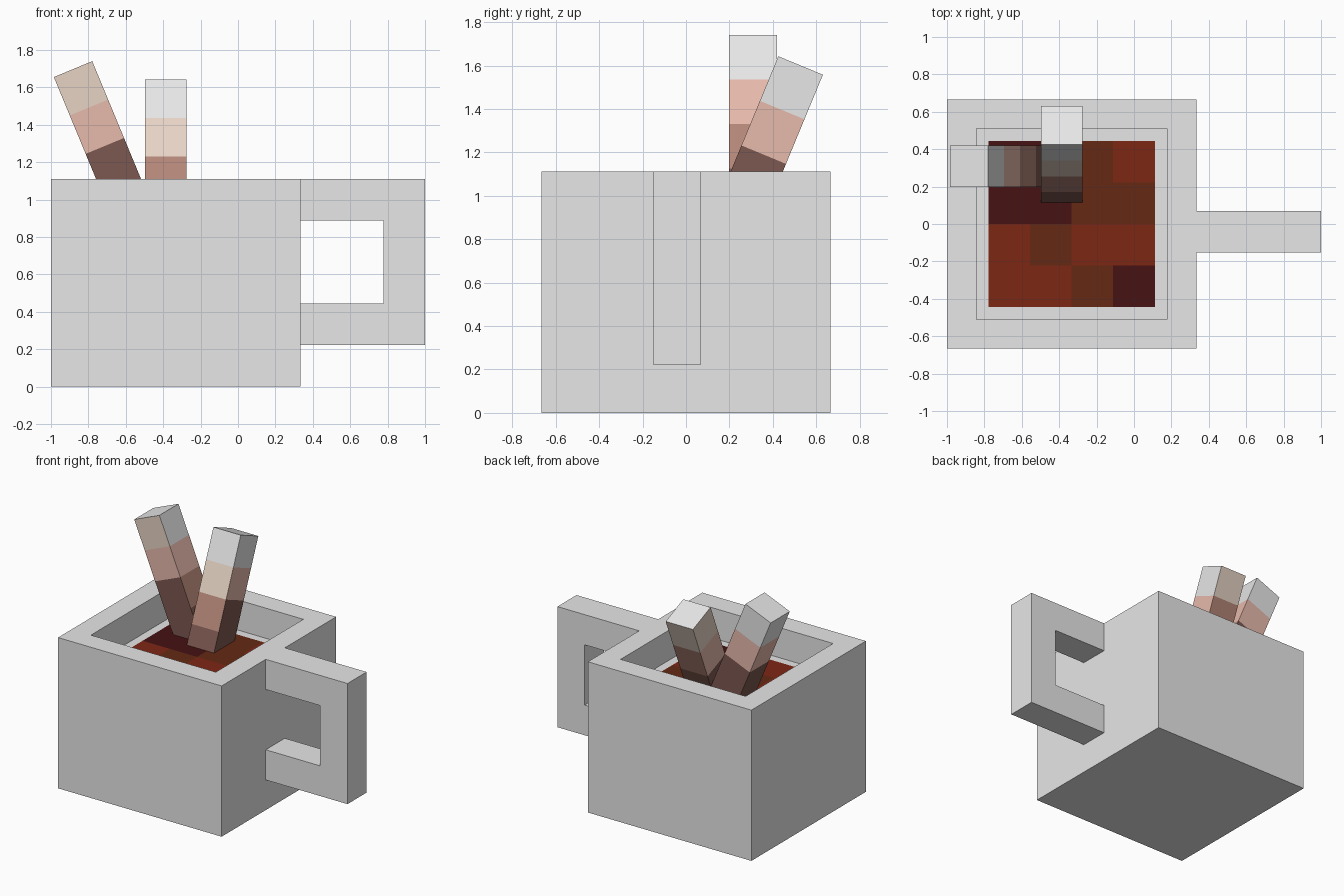
import bpy
import bmesh
from math import radians
from mathutils import Matrix, Vector

cube = bpy.data.objects.get("Cube")
if cube:
    bpy.data.objects.remove(cube, do_unlink=True)

U = 2 / 9  # one block
COLOURS = {
    "white": (0.80, 0.80, 0.80),
    "cream": (0.837, 0.687, 0.585),
    "pink": (0.80, 0.49, 0.41),
    "cocoa": (0.457, 0.239, 0.189),
    "dark_cocoa": (0.204, 0.098, 0.079),
    "liquid_dark": (0.062, 0.006, 0.007),
    "liquid_brown": (0.129, 0.0215, 0.007),
    "liquid_red": (0.208, 0.020, 0.007),
}
MATS = {}
for name, rgb in COLOURS.items():
    mat = bpy.data.materials.new(name)
    mat.use_nodes = True
    mat.diffuse_color = (*rgb, 1)
    mat.node_tree.nodes["Principled BSDF"].inputs["Base Color"].default_value = (*rgb, 1)
    MATS[name] = mat


def make_object(name, bm, colours):
    mesh = bpy.data.meshes.new(name)
    bm.to_mesh(mesh)
    bm.free()
    for c in colours:
        mesh.materials.append(MATS[c])
    obj = bpy.data.objects.new(name, mesh)
    bpy.context.collection.objects.link(obj)
    return obj


def box(bm, lo, hi):
    lo, hi = Vector(lo), Vector(hi)
    m = Matrix.Translation((lo + hi) / 2) @ Matrix.Diagonal((*(hi - lo), 1))
    bmesh.ops.create_cube(bm, size=1, matrix=m)


# Mug body: block with an inset top sunk one unit
RIGHT = -1 + 6 * U
TOP = 5 * U
bm = bmesh.new()
box(bm, (-1, -3 * U, 0), (RIGHT, 3 * U, TOP))
top = max(bm.faces, key=lambda f: f.calc_center_median().z)
bmesh.ops.inset_region(bm, faces=[top], thickness=U)
sunk = bmesh.ops.extrude_discrete_faces(bm, faces=[top])["faces"][0]
bmesh.ops.translate(bm, verts=sunk.verts, vec=(0, 0, -U))
make_object("mug_body", bm, ["white"])

# Handle: C-shaped profile extruded sideways
bm = bmesh.new()
inner = 1 - U
profile = [(RIGHT, U), (1, U), (1, TOP), (RIGHT, TOP),
           (RIGHT, TOP - U), (inner, TOP - U), (inner, 2 * U), (RIGHT, 2 * U)]
face = bm.faces.new([bm.verts.new((x, -0.153, z)) for x, z in profile])
ext = bmesh.ops.extrude_face_region(bm, geom=[face])["geom"]
bmesh.ops.translate(bm, vec=(0, U, 0),
                    verts=[g for g in ext if isinstance(g, bmesh.types.BMVert)])
bmesh.ops.recalc_face_normals(bm, faces=bm.faces)
make_object("mug_handle", bm, ["white"])

# Drink surface: four by four tiles, rows listed back to front
ROWS = ["ddbr", "ddbb", "rbrr", "rrbd"]
bm = bmesh.new()
bmesh.ops.create_grid(bm, x_segments=4, y_segments=4, size=2 * U,
                      matrix=Matrix.Translation((-1 + 3 * U, 0, TOP - U + 0.003)))
for f in bm.faces:
    c = f.calc_center_median()
    col = int((c.x + 1 - U) / U)
    row = int((2 * U - c.y) / U)
    f.material_index = "dbr".index(ROWS[row][col])
make_object("drink_surface", bm, ["liquid_dark", "liquid_brown", "liquid_red"])

# Sticks: four stacked bands, each side with its own colours from the top down
STICK_COLOURS = ["white", "cream", "pink", "cocoa", "dark_cocoa"]


def stick(name, tip, axis, sides):
    bm = bmesh.new()
    h = U / 2
    for i in range(4):
        box(bm, (-h, -h, -(i + 1) * U), (h, h, -i * U))
    bmesh.ops.remove_doubles(bm, verts=bm.verts, dist=0.001)
    hidden = [f for f in bm.faces if abs(f.normal.z) > 0.5
              and -3.5 * U < f.calc_center_median().z < -h]
    bmesh.ops.delete(bm, geom=hidden, context="FACES_ONLY")
    for f in bm.faces:
        n = f.normal
        if abs(n.z) > 0.5:
            f.material_index = 0 if n.z > 0 else 4
            continue
        key = ("+x" if n.x > 0 else "-x") if abs(n.x) > 0.5 else ("+y" if n.y > 0 else "-y")
        band = int(-f.calc_center_median().z / U)
        f.material_index = "wcpmd".index(sides[key][band])
    obj = make_object(name, bm, STICK_COLOURS)
    obj.matrix_world = Matrix.Translation(tip) @ Matrix.Rotation(radians(-22.5), 4, axis)


stick("left_leaning_stick", (-0.882, 0.309, 1.698), "Y",
      {"+x": "wpmd", "-y": "cpdd", "+y": "wpdd", "-x": "wpdd"})
stick("back_leaning_stick", (-0.387, 0.528, 1.60), "X",
      {"-y": "wcmd", "+x": "wpdd", "+y": "cmdd", "-x": "cpdd"})
